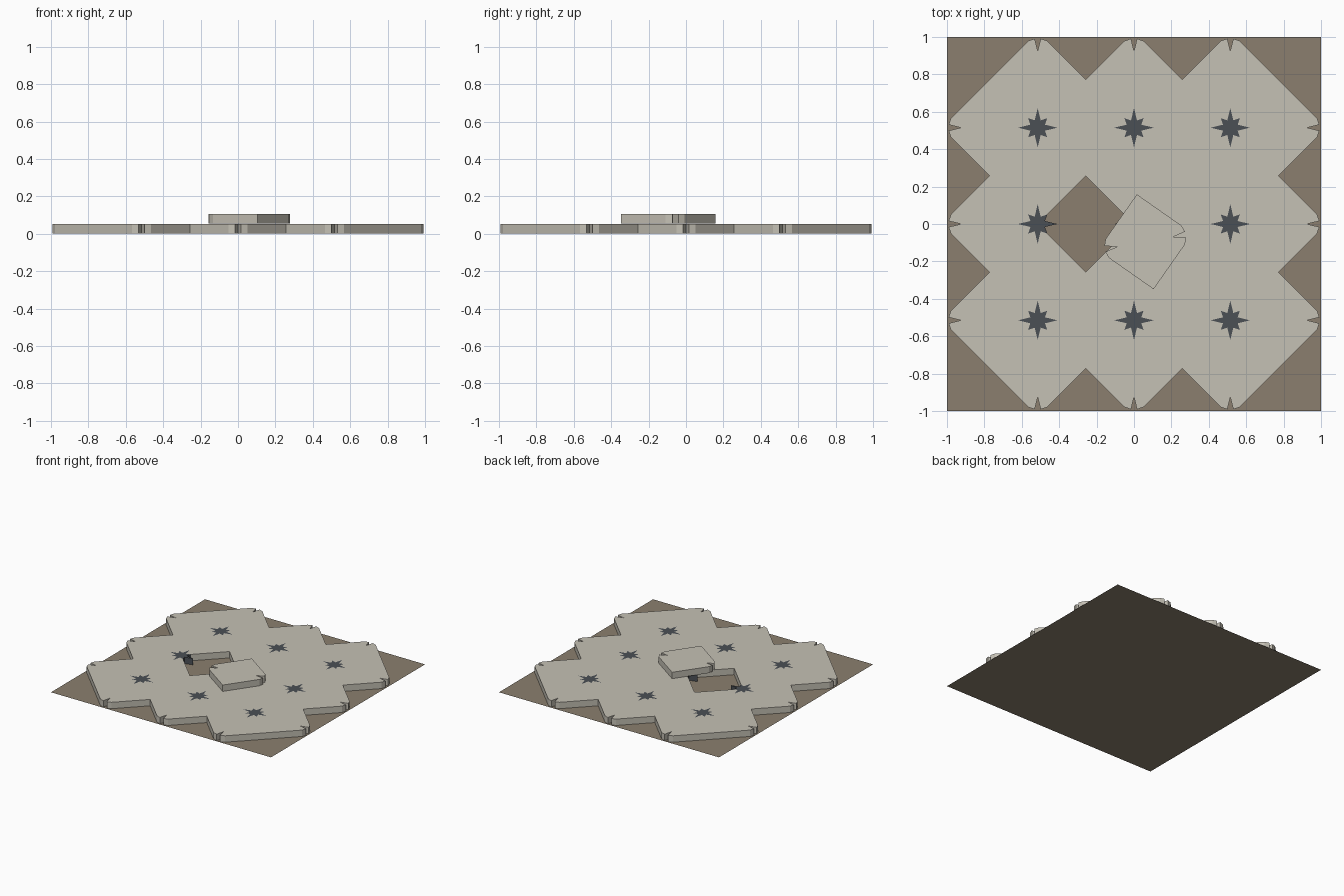
import bpy, bmesh, math

if "Cube" in bpy.data.objects:
    bpy.data.objects.remove(bpy.data.objects["Cube"])

P = 0.515          # spacing between stars
H = P / 2          # half diagonal of a tile
T = 0.053          # tile thickness
LONG, TIP, VX, VY = 0.105, 0.051, 0.039, 0.016   # star arm, diagonal tip, valley


def material(name, rgb):
    m = bpy.data.materials.new(name)
    m.diffuse_color = (*rgb, 1)
    m.use_nodes = True
    m.node_tree.nodes["Principled BSDF"].inputs["Base Color"].default_value = m.diffuse_color
    return m


STONE = material("pale stone", (0.56, 0.533, 0.462))
DARK = material("dark slate", (0.07, 0.079, 0.09))
EARTH = material("brown bedding", (0.258, 0.212, 0.156))


def prism(name, outline, z0, z1, mat):
    """Extrude a flat outline from z0 to z1."""
    bm = bmesh.new()
    face = bm.faces.new([bm.verts.new((x, y, z0)) for x, y in outline])
    if z1 > z0:
        top = bmesh.ops.extrude_face_region(bm, geom=[face])["geom"]
        for v in top:
            if isinstance(v, bmesh.types.BMVert):
                v.co.z = z1
        bmesh.ops.recalc_face_normals(bm, faces=bm.faces)
    mesh = bpy.data.meshes.new(name)
    bm.to_mesh(mesh)
    bm.free()
    mesh.materials.append(mat)
    ob = bpy.data.objects.new(name, mesh)
    bpy.context.collection.objects.link(ob)
    return ob


# Tile outline: diamond whose left and right corners are cut by the star
end = [(H - TIP, -TIP), (H - VX, -VY), (H - LONG, 0), (H - VX, VY), (H - TIP, TIP)]
tile = end + [(0, H)] + [(-x, -y) for x, y in end] + [(0, -H)]

# Eight-pointed star, one quarter turned four times
star = []
for k in range(4):
    c, s = round(math.cos(k * math.pi / 2)), round(math.sin(k * math.pi / 2))
    for x, y in [(LONG, 0), (VX, VY), (TIP, TIP), (VY, VX)]:
        star.append((x * c - y * s, x * s + y * c))

# Ground bedding
prism("bedding", [(-1, -1), (1, -1), (1, 1), (-1, 1)], 0, 0, EARTH)

# Laid tiles, in horizontal and vertical rows, with one left out
for i in range(4):
    for j in range(3):
        a, b = (i - 1.5) * P, (j - 1) * P
        if (i, j) != (1, 1):
            prism("tile_across", tile, 0.0005, T, STONE).location = (a, b, 0)
        up = prism("tile_upright", tile, 0.0005, T, STONE)
        up.location = (b, a, 0)
        up.rotation_euler.z = math.pi / 2

# Star inserts
for i in range(3):
    for j in range(3):
        prism("star_insert", star, 0.0005, T, DARK).location = ((i - 1) * P, (j - 1) * P, 0)

# Loose tile lying on top
loose = prism("loose_tile", tile, T + 0.0005, 2 * T, STONE)
loose.location = (0.06, -0.095, 0)
loose.rotation_euler.z = math.radians(10)
